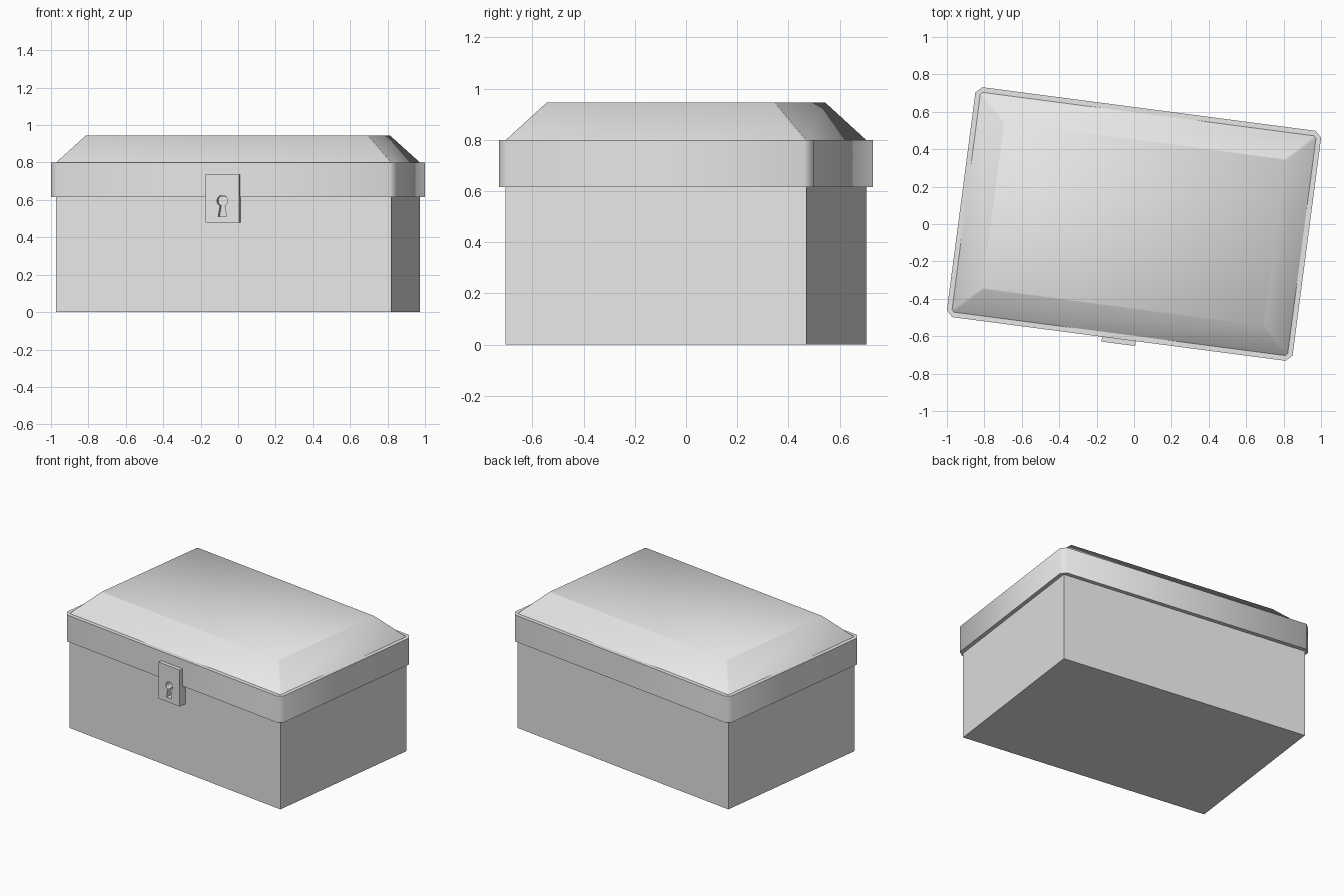
import bpy
import bmesh
import math
from mathutils import Matrix

cube = bpy.data.objects.get("Cube")
if cube:
    bpy.data.objects.remove(cube, do_unlink=True)

grey = bpy.data.materials.new("plain grey")
grey.use_nodes = True
grey.diffuse_color = (0.8, 0.8, 0.8, 1)
grey.node_tree.nodes["Principled BSDF"].inputs["Base Color"].default_value = (0.8, 0.8, 0.8, 1)

# The whole chest stands slightly turned about z
TURN = Matrix.Rotation(math.radians(-7.46), 4, 'Z')


def add_object(name, mesh, smooth_angle=None):
    obj = bpy.data.objects.new(name, mesh)
    bpy.context.collection.objects.link(obj)
    mesh.materials.clear()
    mesh.materials.append(grey)
    obj.matrix_world = TURN
    if smooth_angle:
        bpy.ops.object.select_all(action='DESELECT')
        obj.select_set(True)
        bpy.context.view_layer.objects.active = obj
        bpy.ops.object.shade_smooth_by_angle(angle=math.radians(smooth_angle))
    return obj


def outline(a, b, cut):
    """Counter-clockwise rectangle of half sizes a, b with chamfered corners."""
    if not cut:
        return [(-a, -b), (a, -b), (a, b), (-a, b)]
    return [(-a + cut, -b), (a - cut, -b), (a, -b + cut), (a, b - cut),
            (a - cut, b), (-a + cut, b), (-a, b - cut), (-a, -b + cut)]


def frustum(name, low, high, z0, z1, smooth_angle=None):
    """Solid between two outlines given as (half x, half y, chamfer)."""
    bm = bmesh.new()
    bottom = [bm.verts.new((x, y, z0)) for x, y in outline(*low)]
    top = [bm.verts.new((x, y, z1)) for x, y in outline(*high)]
    n = len(bottom)
    bm.faces.new(bottom[::-1])
    bm.faces.new(top)
    for i in range(n):
        j = (i + 1) % n
        bm.faces.new((bottom[i], bottom[j], top[j], top[i]))
    mesh = bpy.data.meshes.new(name)
    bm.to_mesh(mesh)
    bm.free()
    return add_object(name, mesh, smooth_angle)


# Box body, lid rim and sloped lid crown
body = (0.905, 0.5925, 0)
rim = (0.932, 0.62, 0.033)
frustum("chest_body", body, body, 0, 0.63)
frustum("lid_rim", rim, rim, 0.615, 0.80, 50)
frustum("lid_crown", (0.905, 0.5925, 0.012), (0.761, 0.451, 0.008), 0.80, 0.945, 42)

# Lock plate with a keyhole cut through it
half_w, z_low, z_high, hole_z, hole_r = 0.091, 0.48, 0.735, 0.595, 0.029
plate = [(-half_w, z_low), (half_w, z_low), (half_w, z_high), (-half_w, z_high)]
keyhole = [(-0.022, 0.512), (0.022, 0.512)]
for i in range(17):
    ang = math.radians(-65 + 310 * i / 16)
    keyhole.append((hole_r * math.cos(ang), hole_z + hole_r * math.sin(ang)))

curve = bpy.data.curves.new("lock_profile", 'CURVE')
curve.dimensions = '2D'
curve.fill_mode = 'BOTH'
curve.extrude = 0.0265
for points in (plate, keyhole):
    spline = curve.splines.new('POLY')
    spline.points.add(len(points) - 1)
    spline.use_cyclic_u = True
    for p, (x, z) in zip(spline.points, points):
        p.co = (x, z, 0, 1)
profile = bpy.data.objects.new("lock_profile", curve)
lock_mesh = bpy.data.meshes.new_from_object(profile)
bpy.data.objects.remove(profile)
lock_mesh.transform(Matrix.Translation((0, -0.6195, 0)) @ Matrix.Rotation(math.pi / 2, 4, 'X'))
lock_mesh.name = "lock_plate"
bm = bmesh.new()
bm.from_mesh(lock_mesh)
bmesh.ops.remove_doubles(bm, verts=bm.verts, dist=0.0001)
bmesh.ops.recalc_face_normals(bm, faces=bm.faces)
for f in bm.faces:
    f.smooth = False
bm.to_mesh(lock_mesh)
bm.free()
add_object("lock_plate", lock_mesh)
